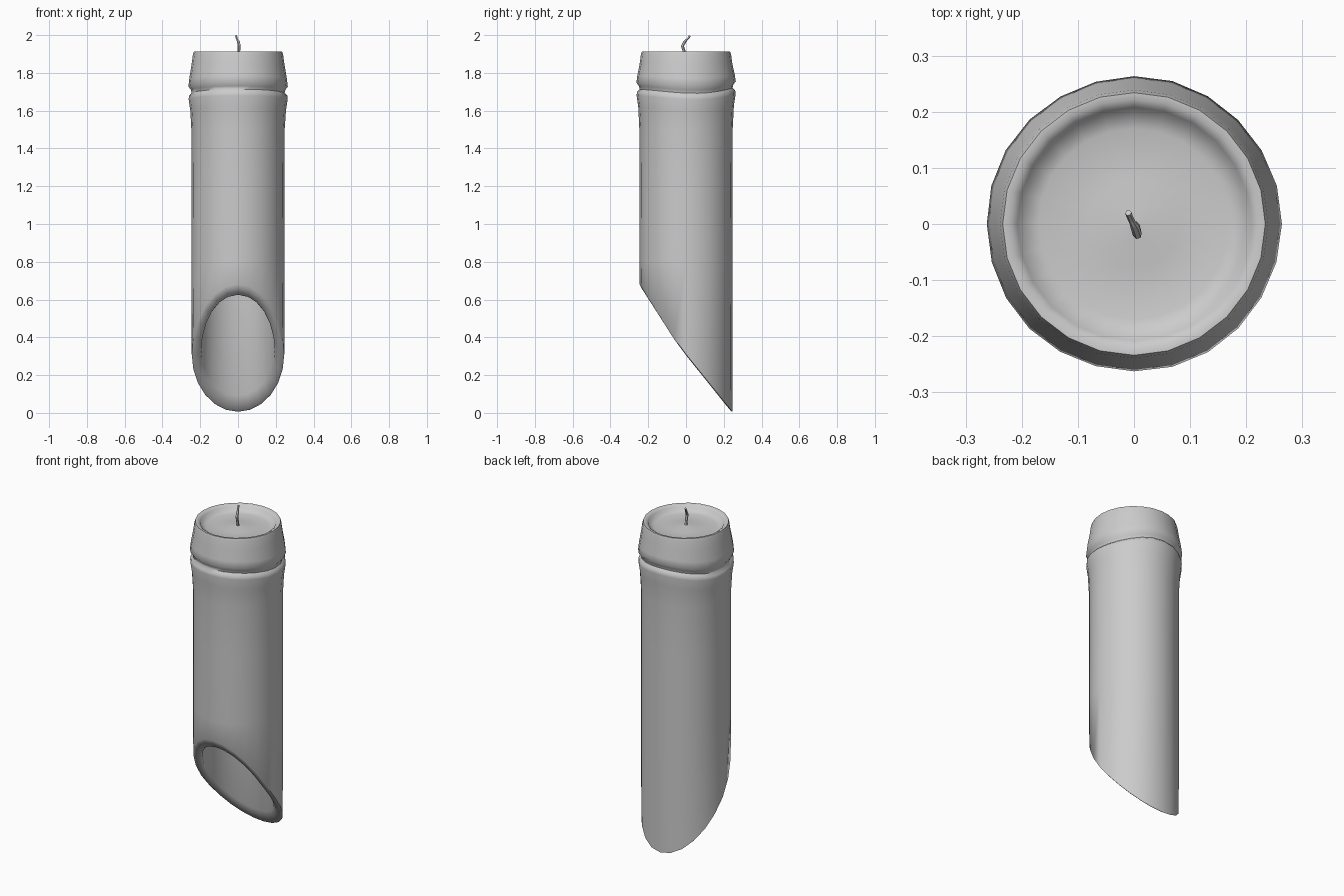
import bpy, bmesh, math

if "Cube" in bpy.data.objects:
    bpy.data.objects.remove(bpy.data.objects["Cube"])

SEG = 24


def cut_height(y):
    """Height of the slanted, slightly bowed cut across the foot."""
    pts = [(-0.245, 0.675), (-0.04, 0.355), (0.245, 0.0)]
    for (y0, z0), (y1, z1) in zip(pts, pts[1:]):
        if y <= y1 or y1 == pts[-1][0]:
            return max(0.0, z0 + (z1 - z0) * (y - y0) / (y1 - y0))


def ring(bm, r, z, wave=0.0, cut=False):
    """One loop of the tube; wave bends it up and down, cut adds the slant."""
    verts = []
    for i in range(SEG):
        a = 2 * math.pi * i / SEG
        x, y = r * math.cos(a), r * math.sin(a)
        h = z + (cut_height(y) if cut else 0)
        h -= wave * (math.cos(2 * a) + 0.3 * math.sin(3 * a))
        rr = 1 + 0.25 * wave * math.sin(5 * a + 1)
        verts.append(bm.verts.new((x * rr, y * rr, h)))
    return verts


def finish(obj, angle):
    bpy.context.view_layer.objects.active = obj
    obj.select_set(True)
    bpy.ops.object.shade_smooth_by_angle(angle=math.radians(angle))
    obj.select_set(False)


# Tube: cavity ceiling -> inner wall -> slanted lip -> outer wall -> collar -> wax
bm = bmesh.new()
loops = [
    ring(bm, 0.15, 1.62),
    ring(bm, 0.19, 1.58),
    ring(bm, 0.195, 0.85),
    ring(bm, 0.195, 0.03, cut=True),
    ring(bm, 0.208, 0.008, cut=True),
    ring(bm, 0.234, 0.0, cut=True),
    ring(bm, 0.245, 0.006, cut=True),
]
outer = [
    (0.247, 0.80, 0), (0.246, 1.20, 0), (0.247, 1.50, 0), (0.253, 1.61, 0.012),
    (0.262, 1.672, 0.012), (0.260, 1.692, 0.012), (0.246, 1.705, 0.012),
    (0.250, 1.722, 0.012), (0.263, 1.740, 0.012), (0.258, 1.78, 0.008),
    (0.245, 1.85, 0), (0.239, 1.895, 0), (0.234, 1.912, 0), (0.222, 1.912, 0),
    (0.208, 1.902, 0), (0.200, 1.885, 0), (0.170, 1.876, 0), (0.080, 1.877, 0),
    (0.012, 1.887, 0),
]
loops += [ring(bm, r, z, w) for r, z, w in outer]
for a, b in zip(loops, loops[1:]):
    for i in range(SEG):
        j = (i + 1) % SEG
        bm.faces.new((a[i], a[j], b[j], b[i]))
bm.faces.new(loops[0])
bm.faces.new(loops[-1])
bmesh.ops.recalc_face_normals(bm, faces=bm.faces)
mesh = bpy.data.meshes.new("candle_tube")
bm.to_mesh(mesh)
bm.free()
tube = bpy.data.objects.new("candle_tube", mesh)
bpy.context.collection.objects.link(tube)
finish(tube, 60)

# Wick: short crooked strand with a hooked tip
path = [(0.001, 0.0, 1.87), (0.004, -0.010, 1.915), (0.006, -0.019, 1.942),
        (0.002, -0.006, 1.965), (-0.003, 0.003, 1.975), (-0.008, 0.014, 1.985),
        (-0.010, 0.020, 1.997)]
curve = bpy.data.curves.new("wick", "CURVE")
curve.dimensions = "3D"
curve.bevel_depth = 0.008
curve.bevel_resolution = 1
curve.use_fill_caps = True
spline = curve.splines.new("POLY")
spline.points.add(len(path) - 1)
for p, co in zip(spline.points, path):
    p.co = (*co, 1)
    p.radius = 1.0 if co[2] < 1.97 else 0.7
wick = bpy.data.objects.new("wick", curve)
bpy.context.collection.objects.link(wick)
wick.select_set(True)
bpy.context.view_layer.objects.active = wick
bpy.ops.object.convert(target="MESH")
finish(bpy.context.view_layer.objects.active, 40)
